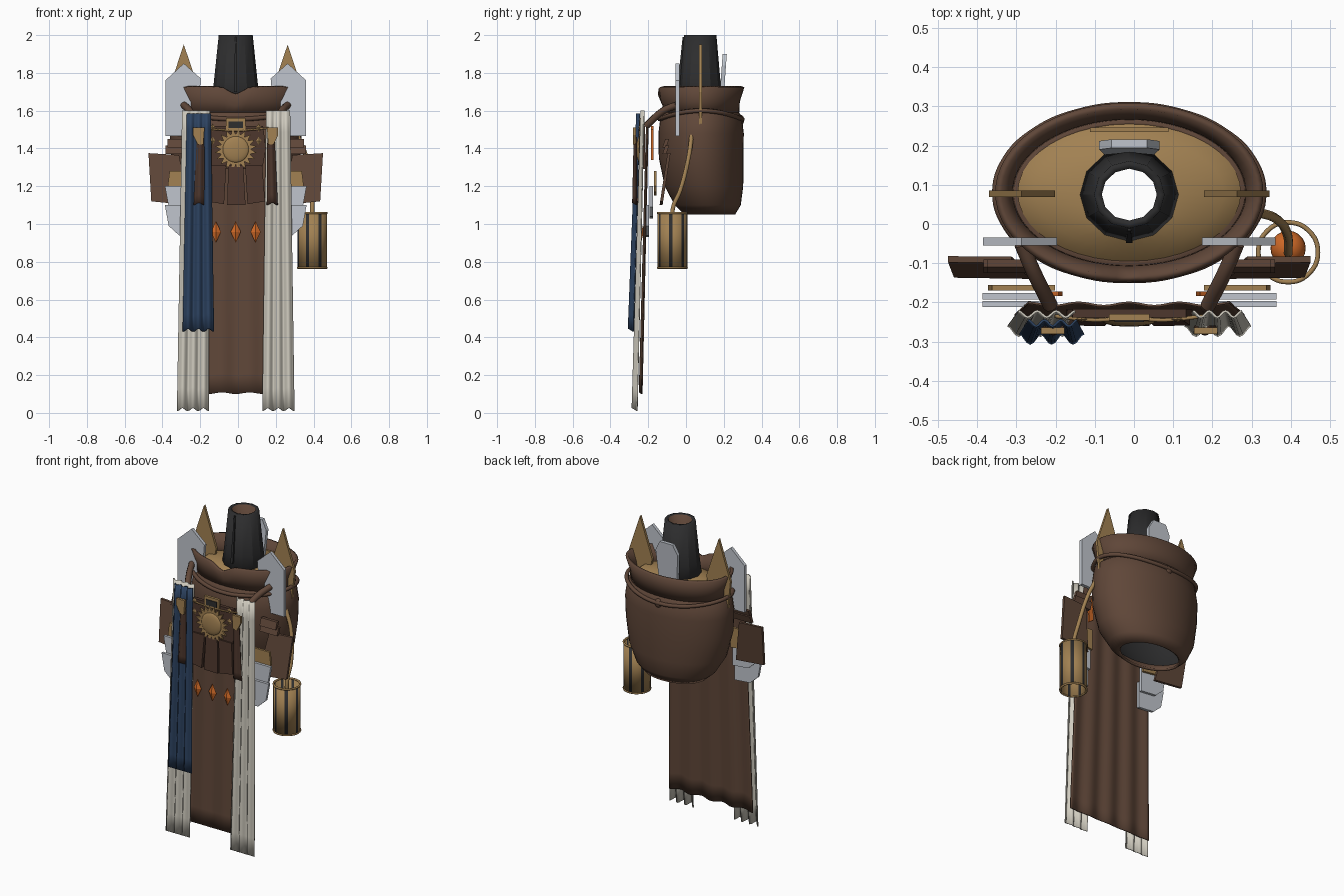
import bpy, bmesh, math
from mathutils import Vector

old = bpy.data.objects.get("Cube")
if old:
    bpy.data.objects.remove(old)

CX = -0.012          # symmetry line of the outfit
SIDES = (("right", -1), ("left", 1))


def material(name, rgb):
    m = bpy.data.materials.new(name)
    m.use_nodes = True
    color = (*rgb, 1)
    m.diffuse_color = color
    m.node_tree.nodes["Principled BSDF"].inputs["Base Color"].default_value = color
    return m


BROWN = material("brown leather", (0.115, 0.062, 0.04))
DARK = material("dark leather", (0.075, 0.038, 0.026))
GOLD = material("old gold", (0.36, 0.22, 0.085))
SILVER = material("silver steel", (0.53, 0.56, 0.61))
WHITE = material("linen white", (0.63, 0.6, 0.52))
BLUE = material("navy cloth", (0.026, 0.056, 0.12))
BLACK = material("black cloth", (0.026, 0.026, 0.027))
ORANGE = material("orange gem", (0.62, 0.14, 0.02))


def finish(name, bm, mats, angle=35, solid=0, offset=-1, inner=0):
    bmesh.ops.recalc_face_normals(bm, faces=bm.faces)
    me = bpy.data.meshes.new(name)
    bm.to_mesh(me)
    bm.free()
    for m in mats:
        me.materials.append(m)
    me.shade_smooth()
    me.set_sharp_from_angle(angle=math.radians(angle))
    ob = bpy.data.objects.new(name, me)
    bpy.context.collection.objects.link(ob)
    if solid:
        mod = ob.modifiers.new("thickness", 'SOLIDIFY')
        mod.thickness, mod.offset, mod.material_offset = solid, offset, inner
    return ob


def plate(name, pts, y, mat, side=1, thick=0.02, y_low=None):
    """Extruded outline in x-z; leans from y at the top to y_low at the bottom."""
    y_low = y if y_low is None else y_low
    zs = [p[1] for p in pts]
    lo, hi = min(zs), max(zs)
    bm = bmesh.new()
    ring = [bm.verts.new((CX + side * d, y + (y_low - y) * (hi - z) / (hi - lo) - thick / 2, z))
            for d, z in pts]
    face = bm.faces.new(ring)
    new = bmesh.ops.extrude_face_region(bm, geom=[face])["geom"]
    bmesh.ops.translate(bm, vec=(0, thick, 0), verts=[v for v in new if isinstance(v, bmesh.types.BMVert)])
    return finish(name, bm, [mat], 20)


def box_pts(d0, d1, z0, z1):
    return [(d0, z0), (d1, z0), (d1, z1), (d0, z1)]


def loft(name, sections, mats, seg=40, shape=None, **kw):
    """Stack of ellipses given as (z, rx, ry, centre y)."""
    bm = bmesh.new()
    rings = []
    for i, (z, rx, ry, cy) in enumerate(sections):
        ring = []
        for k in range(seg):
            a = 2 * math.pi * k / seg
            co = Vector((CX + rx * math.sin(a), cy - ry * math.cos(a), z))
            ring.append(bm.verts.new(shape(co, i, a) if shape else co))
        rings.append(ring)
    for a, b in zip(rings, rings[1:]):
        for k in range(seg):
            bm.faces.new((a[k], a[(k + 1) % seg], b[(k + 1) % seg], b[k]))
    return finish(name, bm, mats, **kw)


def cloth(name, x_top, x_low, z0, z1, y_top, y_low, folds, amp, mat, nx=24, nz=14):
    """Hanging strip with vertical folds that deepen towards the hem."""
    bm = bmesh.new()
    grid = []
    for j in range(nz + 1):
        t = j / nz
        row = []
        for i in range(nx + 1):
            u = i / nx
            wave = math.cos(2 * math.pi * folds * u)
            a = x_top[0] + (x_low[0] - x_top[0]) * t
            b = x_top[1] + (x_low[1] - x_top[1]) * t
            y = y_top + (y_low - y_top) * t + amp * wave * (0.6 + 0.4 * t)
            row.append(bm.verts.new((a + (b - a) * u, y, z1 + (z0 - z1) * t + amp * 0.6 * (1 - wave) * t)))
        grid.append(row)
    for r, s in zip(grid, grid[1:]):
        for i in range(nx):
            bm.faces.new((r[i], r[i + 1], s[i + 1], s[i]))
    return finish(name, bm, [mat], 60, solid=0.006, offset=0)


def tube(name, pts, r, mat, closed=False):
    cu = bpy.data.curves.new(name, 'CURVE')
    cu.dimensions = '3D'
    cu.bevel_depth, cu.bevel_resolution, cu.resolution_u = r, 2, 6
    cu.use_fill_caps = True
    sp = cu.splines.new('BEZIER')
    sp.bezier_points.add(len(pts) - 1)
    for bp, p in zip(sp.bezier_points, pts):
        bp.co = p
        bp.handle_left_type = bp.handle_right_type = 'AUTO'
    sp.use_cyclic_u = closed
    cu.materials.append(mat)
    ob = bpy.data.objects.new(name, cu)
    bpy.context.collection.objects.link(ob)
    return ob


def ball(name, loc, scale, mat, u=20, v=12, angle=40):
    bm = bmesh.new()
    bmesh.ops.create_uvsphere(bm, u_segments=u, v_segments=v, radius=1)
    for vert in bm.verts:
        vert.co = Vector(loc) + vert.co * Vector(scale)
    return finish(name, bm, [mat], angle)


# Torso shell, open underneath, with a dark lining
torso = [(1.05, .20, .135, .125), (1.10, .255, .175, .115), (1.2, .312, .208, .095),
         (1.35, .343, .224, .08), (1.48, .348, .226, .08), (1.57, .335, .215, .08), (1.62, .28, .18, .08)]
loft("torso", torso, [BROWN], angle=60, solid=0.015)
loft("torso_lining", [(z, rx - .03, ry - .03, cy) for z, rx, ry, cy in torso[1:]], [BLACK], angle=60)


# Flared collar with a notch in front
def notch(co, i, a):
    if co.y < 0.08 and i > 0:
        co.z -= 0.02 * i * math.exp(-((co.x - CX) / 0.05) ** 2)
    return co


loft("collar", [(1.59, .295, .185, .08), (1.65, .298, .187, .08), (1.73, .325, .212, .08)],
     [BROWN], 64, notch, angle=60, solid=0.018)
loft("shoulder_dish", [(1.62, .285, .175, .08), (1.655, .24, .14, .08), (1.675, .1, .1, .075)], [GOLD], angle=60)

# Draped rope below the collar, with a knob behind and in front
rope = []
for k in range(16):
    a = 2 * math.pi * k / 16
    rope.append((CX + .338 * math.sin(a), .08 - .219 * math.cos(a), 1.6 - .045 * math.cos(a) ** 2))
tube("collar_rope", rope, 0.012, BROWN, True)
ball("back_knob", (CX, .29, 1.55), (.026, .018, .028), BROWN)

# Tall tapering neck piece, brown inside
loft("neck_funnel", [(1.62, .132, .125, .075), (1.75, .116, .108, .075), (2.0, .09, .086, .075)],
     [BLACK, BROWN], 12, angle=20, solid=0.02, inner=1)
plate("neck_seam", [(-.008, 1.7), (.008, 1.7), (.004, 1.99), (-.004, 1.99)], -.012, BLACK, thick=.012, y_low=-.042)

# Blades standing round the collar
for n, s in SIDES:
    plate(n + "_shoulder_blade", [(.21, 1.465), (.373, 1.465), (.373, 1.76), (.275, 1.85), (.185, 1.77)],
          -.045, SILVER, s)
    plate(n + "_gold_spike", [(.23, 1.48), (.335, 1.48), (.358, 1.7), (.275, 1.95), (.19, 1.7)],
          .077, GOLD, s, .016)
plate("back_blade", [(-.06, 1.62), (.06, 1.62), (.077, 1.84), (.045, 1.9), (-.045, 1.9), (-.077, 1.84)],
      .205, SILVER, thick=.022, y_low=.185)
plate("back_trim", box_pts(-.1, .1, 1.62, 1.69), .24, GOLD, thick=.012)

# Hanging cloths
cloth("long_apron", (-.27, .245), (-.305, .282), .1, 1.51, -.205, -.24, 4, .007, BROWN, 40)
cloth("right_white_stole", (-.295, -.15), (-.322, -.155), .01, 1.6, -.23, -.272, 3, .013, WHITE)
cloth("left_white_stole", (.15, .275), (.13, .298), .01, 1.6, -.23, -.272, 3, .013, WHITE)
cloth("blue_stole", (-.27, -.145), (-.292, -.128), .43, 1.585, -.253, -.292, 3, .013, BLUE)

# Chest panel, sun badge and buckle
plate("chest_panel", [(-.14, 1.29), (.14, 1.29), (.16, 1.4), (.145, 1.52), (-.145, 1.52), (-.16, 1.4)],
      -.228, DARK, thick=.022)
rays = [((.112 if k % 2 else .08) * math.sin(k * math.pi / 20), 1.395 + (.112 if k % 2 else .08) * math.cos(k * math.pi / 20))
        for k in range(40)]
plate("sun_rays", rays, -.244, GOLD, thick=.009)
ball("sun_disc", (CX, -.246, 1.395), (.07, .016, .07), GOLD, 24)
plate("buckle_frame", box_pts(-.052, .052, 1.495, 1.56), -.238, GOLD, thick=.016)
plate("buckle_core", box_pts(-.038, .038, 1.507, 1.542), -.246, BLACK, thick=.008)
tube("chest_chain", [(CX - .19, -.235, 1.51), (CX - .09, -.245, 1.5), (CX, -.24, 1.495),
                     (CX + .09, -.245, 1.5), (CX + .19, -.235, 1.51)], .005, GOLD)

# Belt flaps and gems below the chest
plate("middle_flap", [(-.045, 1.1), (.052, 1.1), (.04, 1.31), (-.04, 1.31)], -.238, DARK, y_low=-.25)
for n, s in SIDES:
    plate(n + "_flap", [(.062, 1.105), (.155, 1.12), (.14, 1.31), (.05, 1.31)], -.238, DARK, s, y_low=-.25)
    for z in (1.51, 1.44):
        ball(n + "_chest_stud", (CX + s * .122, -.243, z), (.014, .008, .022), GOLD, 4, 2, 10)
for i, x in enumerate((-.105, 0, .105)):
    ball("apron_gem_%d" % (i + 1), (CX + x, -.237, .958), (.027, .013, .057), ORANGE, 4, 2, 10)

# Shoulder straps, clasps and hanging ends
for n, s in SIDES:
    tube(n + "_strap", [(CX + s * .275, -.05, 1.63), (CX + s * .245, -.12, 1.6), (CX + s * .2, -.21, 1.52)],
         .019, BROWN)
    plate(n + "_clasp", [(.172, 1.42), (.2, 1.42), (.225, 1.47), (.225, 1.51), (.165, 1.51)], -.272, GOLD, s, .016)
    xs = sorted((CX + s * .168, CX + s * .205))
    xl = sorted((CX + s * .165, CX + s * .222))
    cloth(n + "_strap_end", xs, xl, 1.1, 1.46, -.268, -.272, 1, .01, DARK, 10, 8)
    plate(n + "_orange_tag", [(.17, 1.36), (.2, 1.34), (.21, 1.5), (.18, 1.52)], -.178, ORANGE, s, .012)

# Hip armour: flared leather boards over gold and silver plates
for n, s in SIDES:
    plate(n + "_hip_board", [(.25, 1.1), (.447, 1.12), (.462, 1.375), (.3, 1.365)], -.09, BROWN, s, .016, -.132)
    for i in range(2):
        z = 1.37 + .035 * i
        plate(n + "_side_band_%d" % (i + 1), box_pts(.25, .372 - .01 * i, z, z + .045), -.1, BROWN, s, .02, -.115)
    plate(n + "_gold_tasset", [(.19, 1.15), (.34, 1.17), (.36, 1.2), (.35, 1.28), (.19, 1.28)], -.163, GOLD, s, .014)
    for i in range(2):
        z, y = 1.2 - .1 * i, -.184 - .02 * i
        plate("%s_silver_tasset_%d" % (n, i + 1),
              [(.19, z - .17), (.3, z - .16), (.355, z - .11), (.375, z), (.19, z)], y, SILVER, s, .016)

# Open lantern with black bars, glowing core and hanging arm
LX, LY, LR = .393, -.072, .079
bm = bmesh.new()
bmesh.ops.create_cone(bm, cap_ends=False, segments=28, radius1=LR, radius2=LR, depth=.29)
bmesh.ops.translate(bm, vec=(LX, LY, .91), verts=bm.verts)
for k, f in enumerate(sorted(bm.faces, key=lambda f: math.atan2(f.calc_center_median().y - LY, f.calc_center_median().x - LX))):
    f.material_index = 1 if k % 4 == 1 else 0
finish("lantern_body", bm, [GOLD, BLACK], 40, solid=.008)
circle = [(LX + (LR - .003) * math.cos(k * math.pi / 4), LY + (LR - .003) * math.sin(k * math.pi / 4)) for k in range(8)]
for n, z in (("top", 1.058), ("bottom", .768)):
    tube("lantern_%s_rim" % n, [(x, y, z) for x, y in circle], .006, GOLD, True)
ball("lantern_core", (LX, LY + .01, .92), (.045, .045, .045), ORANGE)
tube("lantern_arm", [(.315, .03, 1.47), (.36, .015, 1.36), (.392, -.03, 1.18), (LX, -.07, 1.08), (LX, -.07, .96)], .012, GOLD)
